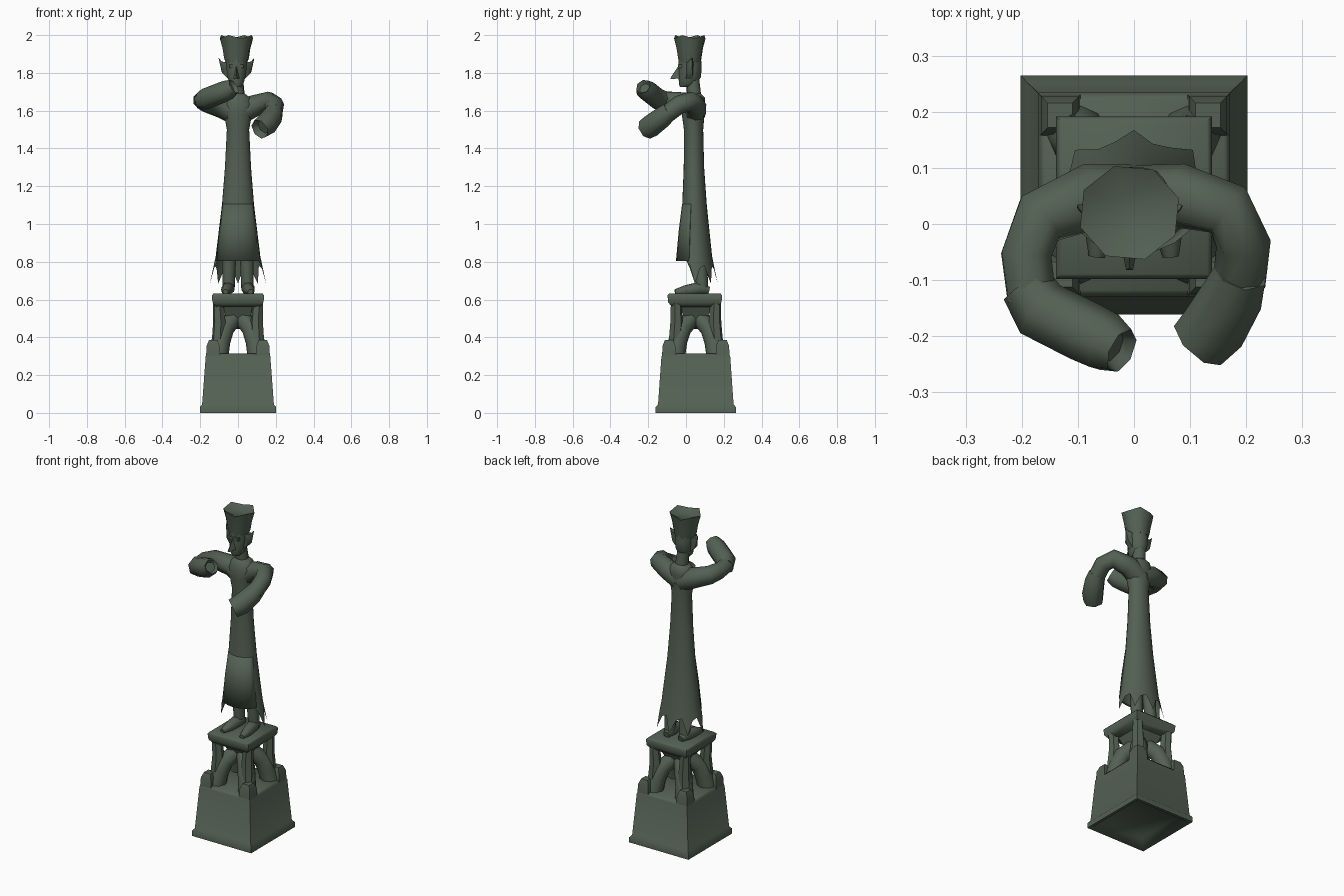
import bpy, bmesh, math
from mathutils import Vector

stone = bpy.data.materials.new("weathered_green_stone")
stone.diffuse_color = (0.088, 0.118, 0.088, 1)


def loft(name, rings, cap_start=True, cap_end=True, closed=True):
    """Skin a list of equal-length point rings."""
    n = len(rings[0])
    verts = [tuple(p) for r in rings for p in r]
    faces = []
    for k in range(len(rings) - 1):
        for i in range(n if closed else n - 1):
            j = (i + 1) % n
            faces.append((k*n + i, k*n + j, (k+1)*n + j, (k+1)*n + i))
    if cap_start:
        faces.append(tuple(reversed(range(n))))
    if cap_end:
        faces.append(tuple(range((len(rings) - 1)*n, len(rings)*n)))
    me = bpy.data.meshes.new(name)
    me.from_pydata(verts, [], faces)
    me.materials.append(stone)
    ob = bpy.data.objects.new(name, me)
    bpy.context.collection.objects.link(ob)
    return ob


def rect(cx, cy, z, hx, hy):
    return [(cx-hx, cy-hy, z), (cx+hx, cy-hy, z), (cx+hx, cy+hy, z), (cx-hx, cy+hy, z)]


def oval(cx, cy, z, rx, ry, n, turn=0.0):
    return [(cx + rx*math.cos(turn + math.tau*i/n), cy + ry*math.sin(turn + math.tau*i/n), z)
            for i in range(n)]


def tube(name, path, n=7, hollow=0.0):
    """Sweep a polygon along (x, y, z, radius) points; hollow sinks the far end."""
    pts = [Vector(p[:3]) for p in path]
    rad = [p[3] for p in path]
    m = len(pts)
    tang = [(pts[min(i+1, m-1)] - pts[max(i-1, 0)]).normalized() for i in range(m)]
    u = tang[0].orthogonal().normalized()
    rings = []
    for i in range(m):
        if i:
            u = tang[i-1].rotation_difference(tang[i]) @ u
        v = tang[i].cross(u)
        rings.append([pts[i] + rad[i]*(math.cos(math.tau*k/n)*u + math.sin(math.tau*k/n)*v)
                      for k in range(n)])
    if hollow:
        c = pts[-1]
        rings.append([c + (p - c)*0.7 - tang[-1]*hollow for p in rings[-1]])
    return loft(name, rings)


# Plinth with a foot lip and a recessed underside
PY = 0.052
loft("plinth", [rect(0, PY, z, hx, hy) for z, hx, hy in [
    (0.04, 0.15, 0.16), (0.0, 0.185, 0.195), (0.0, 0.202, 0.213), (0.03, 0.202, 0.213),
    (0.045, 0.19, 0.2), (0.3, 0.171, 0.182), (0.315, 0.16, 0.17)]])

# Four crouching corner supports, their haunches and struts
for sx in (-1, 1):
    for sy in (-1, 1):
        tag = ("left" if sx < 0 else "right") + ("_front" if sy < 0 else "_back")
        tube("support_leg_" + tag, [
            (sx*0.106, PY + sy*0.112, 0.29, 0.054), (sx*0.09, PY + sy*0.095, 0.38, 0.05),
            (sx*0.07, PY + sy*0.073, 0.445, 0.05), (sx*0.028, PY + sy*0.028, 0.495, 0.046)], 8)
        loft("haunch_" + tag, [rect(sx*0.132, PY + sy*0.142, z, h, h) for z, h in
                               [(0.28, 0.038), (0.355, 0.034), (0.385, 0.022)]])
        tube("strut_" + tag, [
            (sx*0.105, PY + sy*0.11, 0.36, 0.036), (sx*0.099, PY + sy*0.102, 0.48, 0.034),
            (sx*0.105, PY + sy*0.104, 0.59, 0.029)], 6)
loft("support_core", [rect(0, PY, z, h, h) for z, h in
                      [(0.445, 0.025), (0.5, 0.06), (0.55, 0.08), (0.59, 0.105)]])

# Upper slab
loft("slab", [rect(0, 0.047, z, h, h + 0.006) for z, h in
              [(0.56, 0.115), (0.585, 0.135), (0.622, 0.139), (0.632, 0.13)]])

# Bare legs and feet
for s, side in ((-1, "left"), (1, "right")):
    tube("shin_" + side, [(s*0.045, 0.07, 0.95, 0.036), (s*0.047, 0.077, 0.8, 0.036),
                          (s*0.05, 0.085, 0.65, 0.032)], 8)
    tube("foot_" + side, [(s*0.048, 0.122, 0.648, 0.02), (s*0.052, 0.075, 0.66, 0.036),
                          (s*0.06, 0.0, 0.648, 0.03), (s*0.066, -0.058, 0.64, 0.015)], 7)

# Long robe: torn points at the sides and back, straight at the front
N = 24
hem = []
for i in range(N):
    a = math.tau*i/N
    if math.sin(a) < -0.4:
        z = 0.81
    else:
        z = (0.685, 0.765, 0.78)[i % 3]
    k = 0.81 - z
    hem.append(((0.121 + k*0.22)*math.cos(a), 0.047 + (0.093 + k*0.22)*math.sin(a), z))
loft("robe", [hem] + [oval(0, yc, z, rx, ry, N) for z, yc, rx, ry in [
    (0.83, 0.047, 0.118, 0.091), (1.1, 0.045, 0.085, 0.065), (1.3, 0.042, 0.069, 0.054),
    (1.5, 0.04, 0.059, 0.051), (1.58, 0.038, 0.074, 0.06), (1.635, 0.04, 0.082, 0.062),
    (1.67, 0.045, 0.064, 0.055), (1.69, 0.042, 0.036, 0.038)]], cap_start=False)

# Apron panel over the front of the skirt
apron = []
for z, rx, ry in [(0.805, 0.122, 0.099), (0.96, 0.106, 0.085), (1.105, 0.087, 0.067)]:
    apron.append([(rx*math.cos(math.radians(a)), 0.046 + ry*math.sin(math.radians(a)), z)
                  for a in range(198, 345, 18)])
ob = loft("apron", apron, False, False, closed=False)
ob.modifiers.new("thickness", 'SOLIDIFY').thickness = 0.005

# Arms: draped upper sleeves and wide hollow cuffs
tube("sleeve_left", [(-0.01, 0.045, 1.585, 0.062), (-0.08, 0.048, 1.618, 0.06),
                     (-0.168, 0.01, 1.645, 0.053), (-0.192, -0.055, 1.655, 0.048),
                     (-0.182, -0.135, 1.658, 0.046)], 8)
tube("forearm_left", [(-0.19, -0.112, 1.655, 0.049), (-0.165, -0.155, 1.664, 0.057),
                      (-0.085, -0.195, 1.695, 0.057), (-0.05, -0.212, 1.71, 0.055),
                      (-0.022, -0.226, 1.728, 0.042)], 7, 0.02)
tube("sleeve_right", [(0.01, 0.045, 1.585, 0.06), (0.085, 0.05, 1.625, 0.058),
                      (0.168, 0.025, 1.65, 0.052), (0.195, -0.035, 1.632, 0.049),
                      (0.187, -0.11, 1.575, 0.047)], 8)
tube("forearm_right", [(0.192, -0.085, 1.598, 0.049), (0.18, -0.12, 1.568, 0.057),
                       (0.145, -0.18, 1.522, 0.061), (0.115, -0.212, 1.502, 0.056)], 7, 0.035)

# Neck and head
HX = -0.008
tube("neck", [(0, 0.045, 1.66, 0.038), (HX, 0.035, 1.76, 0.036)], 10)
loft("head", [oval(HX, yc, z, rx, ry, 10, math.pi/10) for z, yc, rx, ry in [
    (1.725, -0.002, 0.024, 0.03), (1.74, 0.01, 0.038, 0.047), (1.78, 0.02, 0.05, 0.06),
    (1.83, 0.021, 0.056, 0.061), (1.88, 0.02, 0.058, 0.06)]])

# Nose, brow and pointed ears
loft("nose", [[(HX - 0.017, -0.03, 1.77), (HX + 0.017, -0.03, 1.77), (HX, -0.035, 1.845)],
              [(HX - 0.006, -0.082, 1.768), (HX + 0.006, -0.082, 1.768), (HX, -0.078, 1.78)]])
loft("brow", [rect(HX, -0.026, 1.825, 0.036, 0.014), rect(HX, -0.026, 1.845, 0.038, 0.016)])
for s, side in ((-1, "left"), (1, "right")):
    loft("ear_" + side, [
        [(HX + s*0.042, 0.0, 1.765), (HX + s*0.042, 0.035, 1.765),
         (HX + s*0.045, 0.042, 1.855), (HX + s*0.045, 0.0, 1.855)],
        [(HX + s*0.075, 0.008, 1.80), (HX + s*0.077, 0.034, 1.80),
         (HX + s*0.08, 0.036, 1.86), (HX + s*0.078, 0.012, 1.86)],
        [(HX + s*0.092, 0.026, 1.874), (HX + s*0.094, 0.03, 1.874),
         (HX + s*0.094, 0.034, 1.878), (HX + s*0.092, 0.03, 1.878)]])

# Tall flared hat with an uneven rim and shallow crown
hat = [oval(HX, 0.02, z, rx, ry, 8, 0.3) for z, rx, ry in
       [(1.855, 0.06, 0.061), (1.88, 0.069, 0.065), (1.93, 0.077, 0.073), (1.99, 0.092, 0.087)]]
hat[-1] = [(x, y, 2.0 if i % 2 else 1.982) for i, (x, y, z) in enumerate(hat[-1])]
hat.append(oval(HX, 0.02, 1.972, 0.05, 0.05, 8, 0.3))
loft("hat", hat)

# Consistent normals and smooth shading with sharp edges kept
for ob in bpy.context.collection.objects:
    bm = bmesh.new()
    bm.from_mesh(ob.data)
    bmesh.ops.recalc_face_normals(bm, faces=bm.faces)
    bm.to_mesh(ob.data)
    bm.free()
    ob.select_set(True)
bpy.context.view_layer.objects.active = bpy.data.objects["robe"]
bpy.ops.object.shade_smooth_by_angle(angle=math.radians(58))
